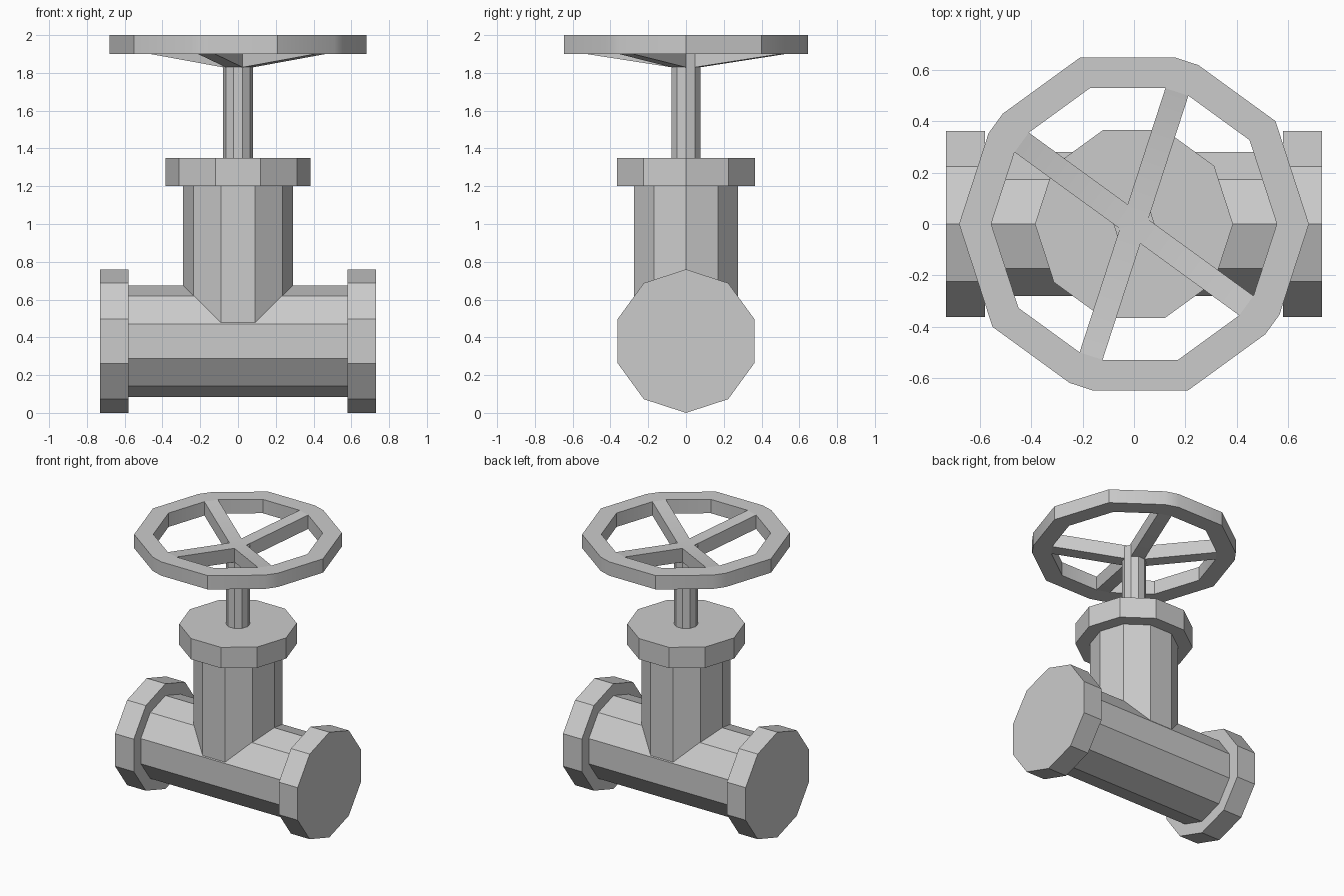
import bpy, bmesh
from math import radians, cos, sin, pi
from mathutils import Matrix, Vector

if "Cube" in bpy.data.objects:
    bpy.data.objects.remove(bpy.data.objects["Cube"])

SIDES = 10
SPOKE_ANGLES = (72, 144, 252, 324)
HALF = 0.047  # half spoke width


def finish(bm, name, smooth_angle=None):
    bmesh.ops.recalc_face_normals(bm, faces=bm.faces)
    mesh = bpy.data.meshes.new(name)
    bm.to_mesh(mesh)
    bm.free()
    ob = bpy.data.objects.new(name, mesh)
    bpy.context.collection.objects.link(ob)
    if smooth_angle:
        bpy.ops.object.select_all(action='DESELECT')
        ob.select_set(True)
        bpy.context.view_layer.objects.active = ob
        bpy.ops.object.shade_smooth_by_angle(angle=radians(smooth_angle))
    return ob


def bridge(bm, a, b):
    n = len(a)
    for i in range(n):
        j = (i + 1) % n
        bm.faces.new((a[i], a[j], b[j], b[i]))


def lathe(name, profile, matrix=Matrix()):
    """Spin a (radius, height) profile into a closed ten-sided solid."""
    bm = bmesh.new()
    rings = [[bm.verts.new(matrix @ Vector((r * cos(2 * pi * i / SIDES),
                                            r * sin(2 * pi * i / SIDES), h)))
              for i in range(SIDES)] for r, h in profile]
    for a, b in zip(rings, rings[1:]):
        bridge(bm, a, b)
    bm.faces.new(rings[0])
    bm.faces.new(rings[-1])
    return finish(bm, name)


def rim_outline(radius):
    """Decagon whose corners are clipped where the spokes meet the rim."""
    pts = []
    for k in range(SIDES):
        deg = k * 360 // SIDES
        d = Vector((cos(radians(deg)), sin(radians(deg))))
        if deg in SPOKE_ANGLES:
            side = Vector((-d.y, d.x)) * HALF
            mid = d * (radius - HALF * math_tan18)
            pts += [mid - side, mid + side]
        else:
            pts.append(d * radius)
    return pts


math_tan18 = sin(radians(18)) / cos(radians(18))

# Horizontal pipe with an end flange on each side
lathe("pipe_body",
      [(0.38, -0.73), (0.38, -0.58), (0.295, -0.58),
       (0.295, 0.58), (0.38, 0.58), (0.38, 0.73)],
      Matrix.Translation((0, 0, 0.38)) @ Matrix.Rotation(pi / 2, 4, 'Y'))

# Upright bonnet, its flange and the stem
lathe("bonnet_and_stem",
      [(0.29, 0.45), (0.29, 1.20), (0.385, 1.20), (0.385, 1.35),
       (0.08, 1.35), (0.08, 1.92)])

# Handwheel rim
bm = bmesh.new()
outer, inner = rim_outline(0.68), rim_outline(0.555)
loops = [[bm.verts.new((p.x, p.y, z)) for p in pts]
         for pts, z in ((outer, 1.9), (outer, 2.0), (inner, 2.0), (inner, 1.9))]
for i in range(4):
    bridge(bm, loops[i], loops[(i + 1) % 4])
finish(bm, "handwheel_rim", 30)

# Two dished bars crossing at the hub make the four spokes
reach = 0.555 - HALF * math_tan18
bm = bmesh.new()
for deg in SPOKE_ANGLES[:2]:
    rot = Matrix.Rotation(radians(deg), 4, 'Z')
    sections = [[bm.verts.new(rot @ Vector((x, y, z + dz)))
                 for y, dz in ((-HALF, 0), (HALF, 0), (HALF, 0.1), (-HALF, 0.1))]
                for x, z in ((-reach, 1.9), (0, 1.82), (reach, 1.9))]
    for a, b in zip(sections, sections[1:]):
        bridge(bm, a, b)
    bm.faces.new(sections[0])
    bm.faces.new(sections[-1])
finish(bm, "handwheel_spokes", 30)
